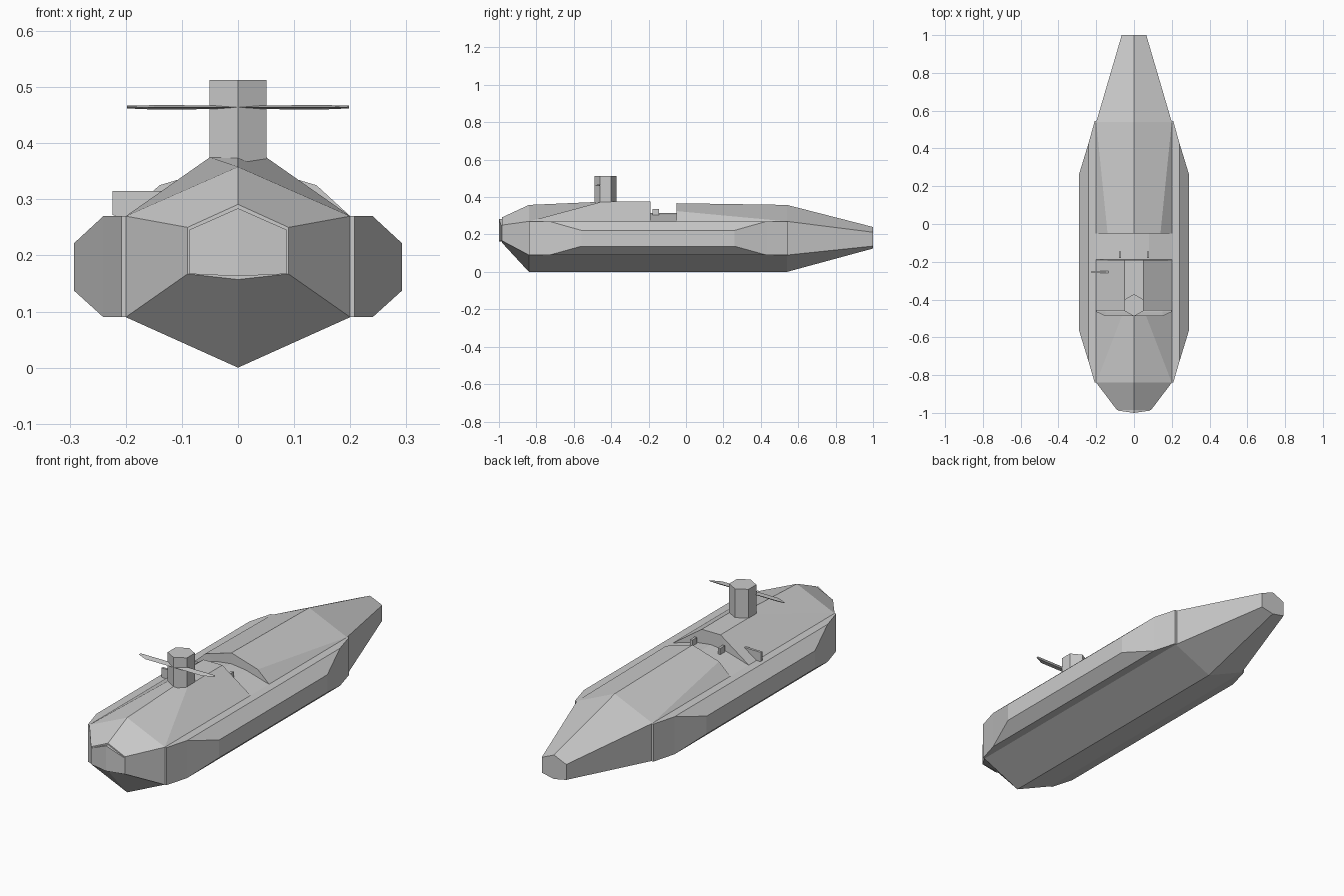
import bpy, bmesh, math

if "Cube" in bpy.data.objects:
    bpy.data.objects.remove(bpy.data.objects["Cube"])


def loft(name, rings, mirror=False, recess=None):
    """Skin a list of equal-length point rings, capping both ends."""
    bm = bmesh.new()
    rows = [[bm.verts.new(p) for p in r] for r in rings]
    n = len(rows[0])
    for a, b in zip(rows, rows[1:]):
        for i in range(n):
            j = (i + 1) % n
            bm.faces.new((a[i], a[j], b[j], b[i]))
    cap = bm.faces.new(rows[0])
    bm.faces.new(rows[-1])
    bmesh.ops.recalc_face_normals(bm, faces=bm.faces)
    if recess:
        bmesh.ops.inset_individual(bm, faces=[cap], thickness=recess[0], depth=recess[1])
    bmesh.ops.remove_doubles(bm, verts=bm.verts, dist=0.0005)
    bmesh.ops.dissolve_degenerate(bm, edges=bm.edges, dist=0.0001)
    bmesh.ops.recalc_face_normals(bm, faces=bm.faces)
    me = bpy.data.meshes.new(name)
    bm.to_mesh(me)
    bm.free()
    ob = bpy.data.objects.new(name, me)
    bpy.context.collection.objects.link(ob)
    if mirror:
        ob.modifiers.new("Mirror", 'MIRROR')
    return ob


def box(name, x0, x1, y0, y1, z0, z1, mirror=False):
    return loft(name, [[(x0, y0, z), (x1, y0, z), (x1, y1, z), (x0, y1, z)]
                       for z in (z0, z1)], mirror)


def section(y, keel, side, low, high, shoulder, top):
    """Mirrored hull cross-section at y."""
    half = [(side, low), (side, high), shoulder]
    return ([(0, y, keel)] + [(x, y, z) for x, z in half] + [(0, y, top)]
            + [(-x, y, z) for x, z in reversed(half)])


# Hull with open cockpit step; shoulders collapse at the ends to form facets
body = (0, 0.2, 0.09, 0.27)
hull = [
    section(-0.985, 0.157, 0.09, 0.167, 0.25, (0.09, 0.25), 0.291),
    section(-0.84, *body, (0.2, 0.27), 0.358),
    section(-0.45, *body, (0.05, 0.375), 0.375),
    section(-0.19, *body, (0.05, 0.375), 0.375),
    section(-0.189, *body, (0.08, 0.305), 0.315),
    section(-0.051, *body, (0.08, 0.305), 0.315),
    section(-0.05, *body, (0.14, 0.325), 0.367),
    section(0.54, *body, (0.2, 0.27), 0.358),
    section(1.0, 0.125, 0.065, 0.138, 0.212, (0.065, 0.212), 0.24),
]
loft("hull", hull)

# Bow window
loft("bow_window", [[(x, y, lo), (x, y, hi), (x, -0.97, hi), (x, -0.97, lo)]
                    for x, y, lo, hi in ((-0.086, -0.988, 0.167, 0.246),
                                         (0, -1.0, 0.163, 0.284),
                                         (0.086, -0.988, 0.167, 0.246))])

# Side pods
loft("side_pod", [[(x, y0, z0), (x, y1, z0), (x, y1, z1), (x, y0, z1)]
                  for x, y0, y1, z0, z1 in ((0.197, -0.84, 0.545, 0.09, 0.27),
                                            (0.208, -0.84, 0.545, 0.09, 0.27),
                                            (0.24, -0.73, 0.43, 0.09, 0.27),
                                            (0.292, -0.56, 0.26, 0.137, 0.222))], True)

# Hexagonal conning tower
loft("tower", [[(0.059 * math.sin(k * math.pi / 3), -0.43 + 0.059 * math.cos(k * math.pi / 3), z)
                for k in range(6)] for z in (0.36, 0.513)])

# Tower planes
loft("tower_planes", [[(x, y0, 0.464), (x, -0.463, 0.464 + t), (x, -0.456, 0.467), (x, -0.463, 0.464 - t)]
                      for x, y0, t in ((-0.198, -0.466, 0.002), (-0.15, -0.488, 0.004),
                                       (0, -0.488, 0.003), (0.15, -0.488, 0.004),
                                       (0.198, -0.466, 0.002))])

# Cockpit side handles and the deck fin
box("cockpit_handle", 0.068, 0.08, -0.18, -0.145, 0.3, 0.335, True)
loft("deck_fin", [[(-0.224, y, 0.272), (-0.224, y, 0.315), (-0.12, y, 0.315), (-0.12, y, 0.295), (-0.18, y, 0.262)]
                  for y in (-0.26, -0.248)])
